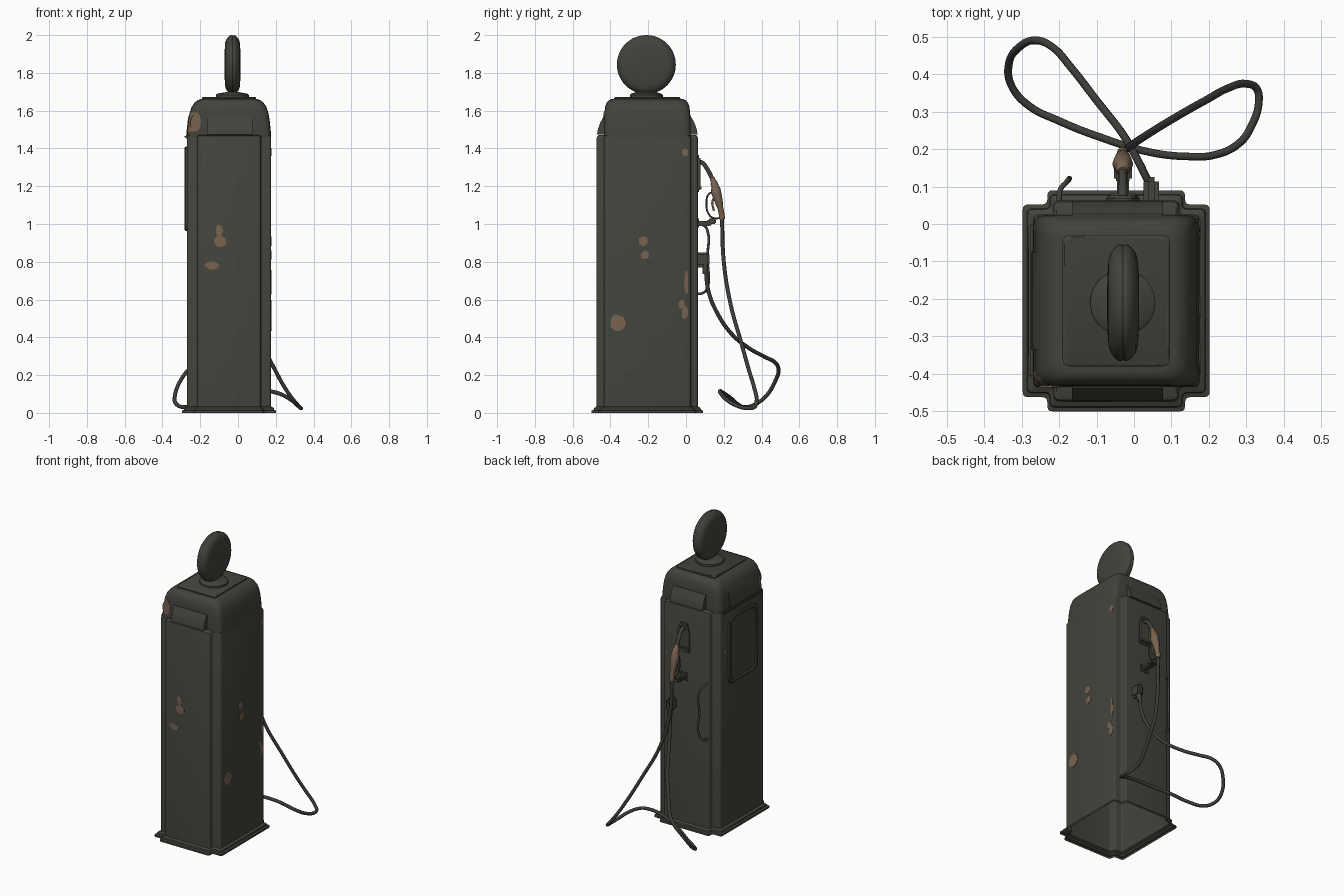
import bpy, bmesh, math, random
from mathutils import Vector

if "Cube" in bpy.data.objects:
    bpy.data.objects.remove(bpy.data.objects["Cube"])

random.seed(4)
CX, CY = -0.0475, -0.205


def material(name, rgb):
    m = bpy.data.materials.new(name)
    m.diffuse_color = (*rgb, 1)
    m.use_nodes = True
    m.node_tree.nodes["Principled BSDF"].inputs["Base Color"].default_value = m.diffuse_color
    return m


PAINT = material("weathered_dark_paint", (0.056, 0.056, 0.046))
RUST = material("rust_brown", (0.19, 0.125, 0.08))
RUBBER = material("dark_rubber", (0.045, 0.045, 0.04))


def finish(name, bm, mat, angle=35):
    bmesh.ops.recalc_face_normals(bm, faces=bm.faces)
    me = bpy.data.meshes.new(name)
    bm.to_mesh(me)
    bm.free()
    me.materials.append(mat)
    me.shade_smooth()
    me.set_sharp_from_angle(angle=math.radians(angle))
    ob = bpy.data.objects.new(name, me)
    bpy.context.collection.objects.link(ob)
    return ob


def round_poly(pts, r, n=4):
    """Round each corner of a polygon."""
    out = []
    pts = [Vector(p) for p in pts]
    for i, p in enumerate(pts):
        a = p + (pts[i - 1] - p).normalized() * r
        b = p + (pts[(i + 1) % len(pts)] - p).normalized() * r
        for k in range(n + 1):
            t = k / n
            out.append(a * (1 - t) ** 2 + p * 2 * t * (1 - t) + b * t * t)
    return out


def rect(hx, hy, r):
    return round_poly([(-hx, -hy), (hx, -hy), (hx, hy), (-hx, hy)], r)


def circle(r, n=40):
    return [(r * math.cos(math.tau * i / n), r * math.sin(math.tau * i / n)) for i in range(n)]


def loft(name, rings, place, mat=PAINT, cap_start=True, angle=35):
    """Skin 2D rings [(height, points)], placed by place(u, v, h)."""
    bm = bmesh.new()
    loops = [[bm.verts.new(place(p[0], p[1], h)) for p in pts] for h, pts in rings]
    for a, b in zip(loops, loops[1:]):
        for i in range(len(a)):
            j = (i + 1) % len(a)
            bm.faces.new((a[i], a[j], b[j], b[i]))
    bm.faces.new(loops[-1])
    if cap_start:
        bm.faces.new(loops[0])
    return finish(name, bm, mat, angle)


def box(name, lo, hi, mat=PAINT, bevel=0.006):
    bm = bmesh.new()
    bmesh.ops.create_cube(bm, size=1)
    for v in bm.verts:
        v.co = [lo[i] + (v.co[i] + 0.5) * (hi[i] - lo[i]) for i in range(3)]
    bmesh.ops.bevel(bm, geom=bm.edges[:], offset=bevel, segments=2, affect='EDGES')
    return finish(name, bm, mat)


def tube(name, pts, radius, mat=PAINT, radii=None, smooth=True):
    cu = bpy.data.curves.new(name, 'CURVE')
    cu.dimensions, cu.bevel_depth, cu.bevel_resolution = '3D', radius, 3
    cu.resolution_u, cu.use_fill_caps = 6, True
    s = cu.splines.new('BEZIER' if smooth else 'POLY')
    data = s.bezier_points if smooth else s.points
    data.add(len(pts) - 1)
    for i, p in enumerate(pts):
        if smooth:
            data[i].co = p
            data[i].handle_left_type = data[i].handle_right_type = 'AUTO'
        else:
            data[i].co = (*p, 1)
        data[i].radius = radii[i] if radii else 1
    tmp = bpy.data.objects.new(name + "_path", cu)
    bpy.context.collection.objects.link(tmp)
    dg = bpy.context.evaluated_depsgraph_get()
    bm = bmesh.new()
    bm.from_mesh(bpy.data.meshes.new_from_object(tmp.evaluated_get(dg)))
    bpy.data.objects.remove(tmp)
    return finish(name, bm, mat, 45)


def upright(u, v, h):
    return (CX + u, CY + v, h)


# Cabinet: cross-shaped section with front and back panels, flanged foot, open below
def cross(o):
    x, y, p, t = 0.2225 + o, 0.23 + o, 0.1675 + o * 0.6, 0.268 + o
    quad = [(x, y), (p, y), (p, t)]
    pts = quad + [(-a, b) for a, b in quad[::-1]]
    pts += [(-a, -b) for a, b in quad] + [(a, -b) for a, b in quad[::-1]]
    return round_poly(pts, 0.014, 3)


loft("cabinet", [(0, cross(0.027)), (0.012, cross(0.027)), (0.016, cross(0.016)),
                 (0.026, cross(0.014)), (0.034, cross(0)), (1.455, cross(0)),
                 (1.466, cross(-0.004)), (1.472, cross(-0.014))], upright, cap_start=False)

# Domed top, with rust on one front corner
dome = loft("domed_top", [(z, rect(a, b, r)) for z, a, b, r in (
    (1.45, 0.2225, 0.23, 0.04), (1.49, 0.221, 0.23, 0.04), (1.55, 0.215, 0.229, 0.042),
    (1.59, 0.208, 0.227, 0.045), (1.62, 0.198, 0.223, 0.048), (1.643, 0.182, 0.215, 0.05),
    (1.656, 0.165, 0.203, 0.05), (1.661, 0.148, 0.19, 0.05))], upright, cap_start=False)
dome.data.materials.append(RUST)
for f in dome.data.polygons:
    c = f.center
    if c.x < -0.2 and c.y < -0.4 and 1.48 < c.z < 1.6:
        f.material_index = 1
loft("top_plate", [(1.655, rect(0.143, 0.175, 0.02)), (1.668, rect(0.143, 0.175, 0.02)),
                   (1.672, rect(0.138, 0.17, 0.02))], upright)

# Round sign globe on a short neck
loft("globe_neck", [(1.66, circle(0.087)), (1.684, circle(0.087)), (1.69, circle(0.08)),
                    (1.70, circle(0.05)), (1.73, circle(0.04))],
     lambda u, v, h: (-0.03 + u * (0.45 if h > 1.695 else 1), -0.21 + v, h))
half = [(0.008, 0.156), (0.012, 0.155), (0.022, 0.148), (0.034, 0.132), (0.039, 0.115),
        (0.042, 0.07), (0.043, 0.02)]
prof = [(-h, r) for h, r in half[::-1]] + [(0, 0.153)] + half
loft("sign_globe", [(h, circle(r, 48)) for h, r in prof],
     lambda u, v, h: (-0.029 + h, -0.21 + u, 1.844 + v))

# Sloped hoods above the front and back panels
hood = [(0.2, 1.475), (0.266, 1.475), (0.262, 1.5), (0.25, 1.535), (0.232, 1.568), (0.2, 1.57)]
for name, s in (("front_hood", -1), ("back_hood", 1)):
    loft(name, [(-0.165, hood), (0.077, hood)], lambda u, v, h: (h, CY + s * u, v))


# Left side: ledge, curved cover and framed window
def left(u, v, h):
    return (-0.27 - h, u, v)


box("left_ledge", (-0.282, -0.41, 1.452), (-0.25, 0.0, 1.472))
cover = [(0.2, 1.47), (0.226, 1.47), (0.224, 1.5), (0.217, 1.56), (0.2, 1.61), (0.16, 1.655)]
loft("left_cover", [(-0.335, cover), (-0.075, cover)], lambda u, v, h: (CX - u, h, v))
loft("window_frame", [(h, rect(a, b, 0.045)) for h, a, b in (
    (-0.005, 0.148, 0.223), (0.008, 0.148, 0.223), (0.013, 0.143, 0.218),
    (0.013, 0.132, 0.207), (0.006, 0.126, 0.201))],
     lambda u, v, h: left(u - 0.207, v + 1.187, h))

# Back: nozzle holster with arched rim
NX = -0.03
arch = [(-0.045, 1.17), (0.045, 1.17), (0.045, 1.30), (0.025, 1.365), (-0.025, 1.365), (-0.045, 1.30)]
loft("holster_plate", [(0.055, round_poly(arch, 0.015)), (0.07, round_poly(arch, 0.015))],
     lambda u, v, h: (NX + u, h, v))
tube("holster_rim", [(NX + u, 0.07, z) for u, z in (
    (-0.035, 1.18), (-0.035, 1.3), (-0.02, 1.345), (0.02, 1.345), (0.035, 1.3), (0.035, 1.18))],
     0.007, smooth=False)
box("holster_foot", (NX - 0.04, 0.06, 1.18), (NX + 0.04, 0.082, 1.205))
# Nozzle rest
box("rest_arm", (NX - 0.016, 0.055, 0.99), (NX + 0.016, 0.135, 1.015))
box("rest_cup", (NX - 0.024, 0.115, 1.0), (NX + 0.024, 0.16, 1.028))
box("rest_plate", (NX - 0.03, 0.055, 0.975), (NX + 0.03, 0.07, 1.035))

# Nozzle: spout, rusty body, trigger and guard
tube("nozzle_spout", [(NX, 0.05, 1.33), (NX, 0.085, 1.325), (NX, 0.11, 1.295), (NX, 0.15, 1.215)], 0.012)
tube("nozzle_body", [(NX, y, z) for y, z in (
    (0.138, 1.245), (0.145, 1.225), (0.147, 1.22), (0.154, 1.2), (0.157, 1.185), (0.16, 1.165),
    (0.172, 1.125), (0.178, 1.1), (0.182, 1.085), (0.19, 1.045), (0.191, 1.025))],
     0.01, RUST, [1.4, 1.5, 2.0, 2.1, 2.6, 2.8, 2.3, 2.0, 1.6, 1.6, 1.5], smooth=False)
tube("trigger_guard", [(NX, 0.155, 1.17), (NX, 0.122, 1.16), (NX, 0.108, 1.11),
                       (NX, 0.122, 1.05), (NX, 0.15, 1.03), (NX, 0.19, 1.035)], 0.005)
tube("trigger", [(NX, 0.16, 1.15), (NX, 0.14, 1.12), (NX, 0.148, 1.07)], 0.006, RUST)

# Hose socket and the one long looping hose
box("hose_socket", (0.025, 0.05, 0.77), (0.067, 0.125, 0.85), bevel=0.012)
tube("hose_ferrule", [(0.046, 0.102, 0.79), (0.045, 0.103, 0.735)], 0.015, smooth=False)
tube("hose", [
    (-.03, .19, 1.04), (-.02, .2, .8), (.03, .235, .58), (.12, .29, .38), (.2, .335, .22),
    (.25, .362, .13), (.3, .374, .06), (.328, .36, .03), (.333, .325, .025), (.315, .265, .04),
    (.28, .215, .07), (.21, .183, .105), (.15, .18, .115), (.05, .19, .11), (-.1, .235, .08),
    (-.2, .275, .045), (-.28, .315, .03), (-.325, .365, .045), (-.335, .42, .085),
    (-.305, .473, .17), (-.26, .49, .23), (-.215, .47, .268), (-.17, .42, .295),
    (-.1, .33, .345), (-.03, .24, .42), (.01, .17, .52), (.035, .12, .64), (.045, .103, .78)],
     0.0105, RUBBER)

# Door handle on the back
tube("door_handle", [(-0.2, 0.055, 1.0), (-0.197, 0.09, 0.995), (-0.18, 0.112, 0.97), (-0.178, 0.113, 0.82),
                     (-0.18, 0.112, 0.66), (-0.197, 0.09, 0.635), (-0.2, 0.055, 0.63)], 0.007)
box("handle_mount", (-0.21, 0.01, 0.62), (-0.19, 0.062, 1.01), bevel=0.003)


# Thin irregular rust patches
def patch(name, place, u, v, a, b):
    pts = []
    for x, y in circle(1, 14):
        k = random.uniform(0.88, 1.1)
        pts.append((u + a * k * x, v + b * k * y))
    loft(name, [(-0.003, pts), (0.002, pts)], place, RUST)


def right(u, v, h):
    return (0.175 + h, u, v)


def front(u, v, h):
    return (u, -0.473 - h, v)


def back(u, v, h):
    return (u, 0.063 + h, v)


for p in ((-.225, .91, .024, .027), (-.217, .836, .022, .022), (-.36, .477, .042, .042),
          (-.004, 1.38, .017, .022), (.002, .69, .01, .07), (-.022, .575, .016, .025),
          (-.006, .53, .018, .035)):
    patch("rust_right", right, *p)
for p in ((-.1, .965, .02, .033), (-.095, .907, .032, .032), (-.14, .782, .038, .022)):
    patch("rust_front", front, *p)
patch("rust_shoulder", lambda u, v, h: (u, -0.434 - h, v), -0.224, 1.54, 0.027, 0.05)
patch("rust_left", left, -0.02, 1.2, 0.012, 0.016)
